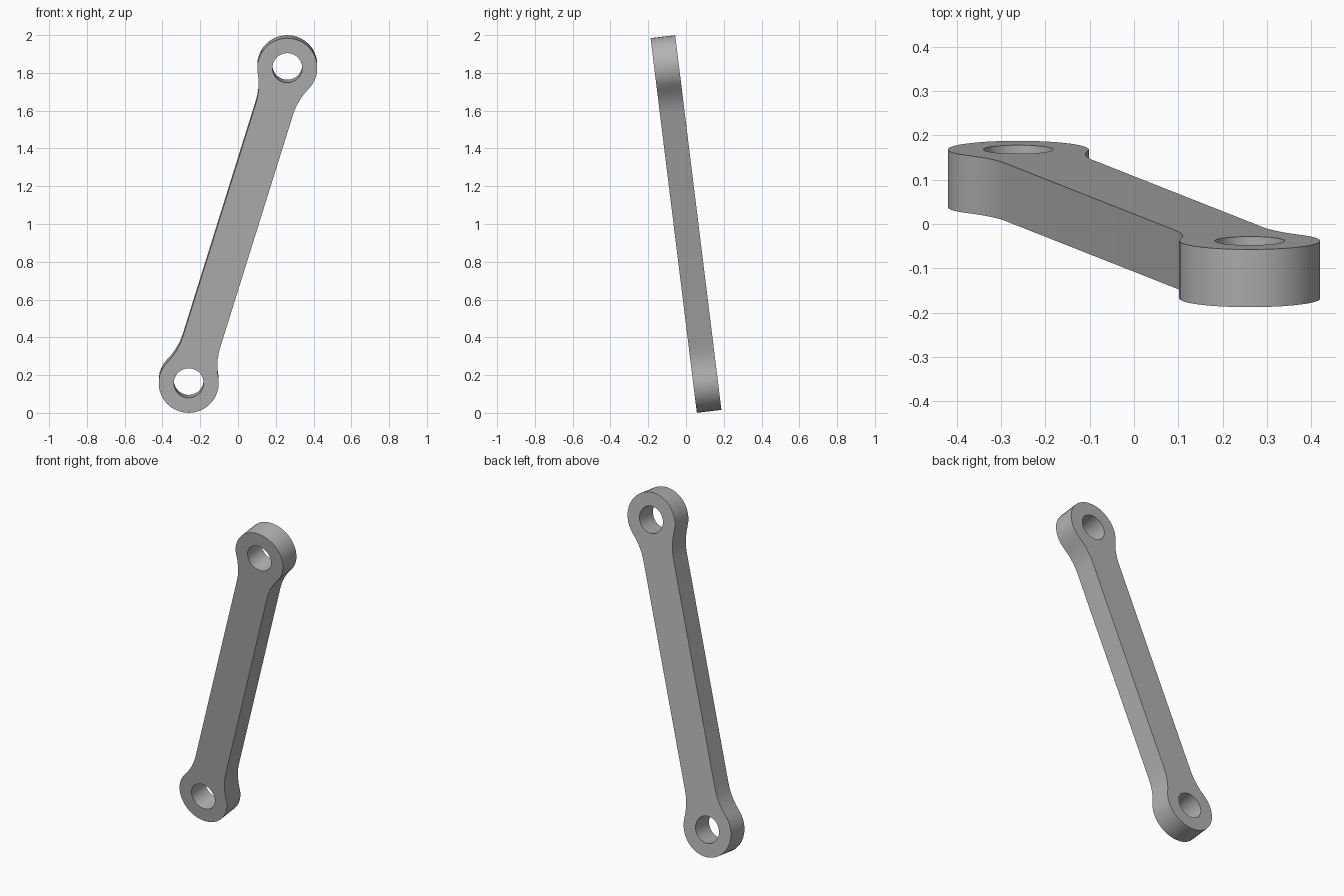
import bpy
import bmesh
from math import sin, cos, atan2, sqrt, radians, pi
from mathutils import Matrix, Vector

cube = bpy.data.objects.get("Cube")
if cube:
    bpy.data.objects.remove(cube, do_unlink=True)

HEAD_R, HOLE_R, FILLET_R = 0.159, 0.079, 0.34
BAR_HALF, REACH, THICK = 0.103, 0.88, 0.131


def arc(cx, cy, r, a0, a1, n):
    return [Vector((cx + r * cos(a0 + (a1 - a0) * i / n),
                    cy + r * sin(a0 + (a1 - a0) * i / n), 0)) for i in range(n + 1)]


# One end of the outline: fillet, round head, mirrored fillet
fx = BAR_HALF + FILLET_R
drop = sqrt((HEAD_R + FILLET_R) ** 2 - fx ** 2)
tilt = atan2(drop, fx)
fillet = arc(fx, REACH - drop, FILLET_R, pi, pi - tilt, 5)
head = arc(0, REACH, HEAD_R, -tilt, pi + tilt, 24)
mirrored = [Vector((-p.x, p.y, 0)) for p in reversed(fillet)]
end = fillet + head[1:-1] + mirrored
outline = end + [-p for p in end]

# Link plate with a pin hole at each end
bm = bmesh.new()


def add_loop(points):
    verts = [bm.verts.new(p) for p in points]
    return [bm.edges.new((v, verts[i - 1])) for i, v in enumerate(verts)]


edges = add_loop(outline)
for side in (1, -1):
    edges += add_loop(arc(0, side * REACH, HOLE_R, 0, 2 * pi, 32)[:-1])
bmesh.ops.triangle_fill(bm, edges=edges, use_beauty=True, normal=(0, 0, 1))
bmesh.ops.translate(bm, verts=bm.verts[:], vec=(0, 0, -THICK / 2))
solid = bmesh.ops.extrude_face_region(bm, geom=bm.faces[:], use_keep_orig=True)
top = [g for g in solid["geom"] if isinstance(g, bmesh.types.BMVert)]
bmesh.ops.translate(bm, verts=top, vec=(0, 0, THICK))
bmesh.ops.recalc_face_normals(bm, faces=bm.faces[:])

# Stand the plate up, leaning sideways and forward
pose = (Matrix.Translation((0, 0, 1)) @ Matrix.Rotation(radians(97.04), 4, "X")
        @ Matrix.Rotation(radians(-17.25), 4, "Z"))
bmesh.ops.transform(bm, matrix=pose, verts=bm.verts[:])

mesh = bpy.data.meshes.new("link_arm")
bm.to_mesh(mesh)
bm.free()
link = bpy.data.objects.new("link_arm", mesh)
bpy.context.collection.objects.link(link)

# Plain grey finish
grey = bpy.data.materials.new("grey_metal")
grey.use_nodes = True
colour = (0.45, 0.45, 0.45, 1)
grey.diffuse_color = colour
grey.node_tree.nodes["Principled BSDF"].inputs["Base Color"].default_value = colour
mesh.materials.append(grey)

bpy.ops.object.select_all(action="DESELECT")
link.select_set(True)
bpy.context.view_layer.objects.active = link
bpy.ops.object.shade_smooth_by_angle(angle=radians(30))
